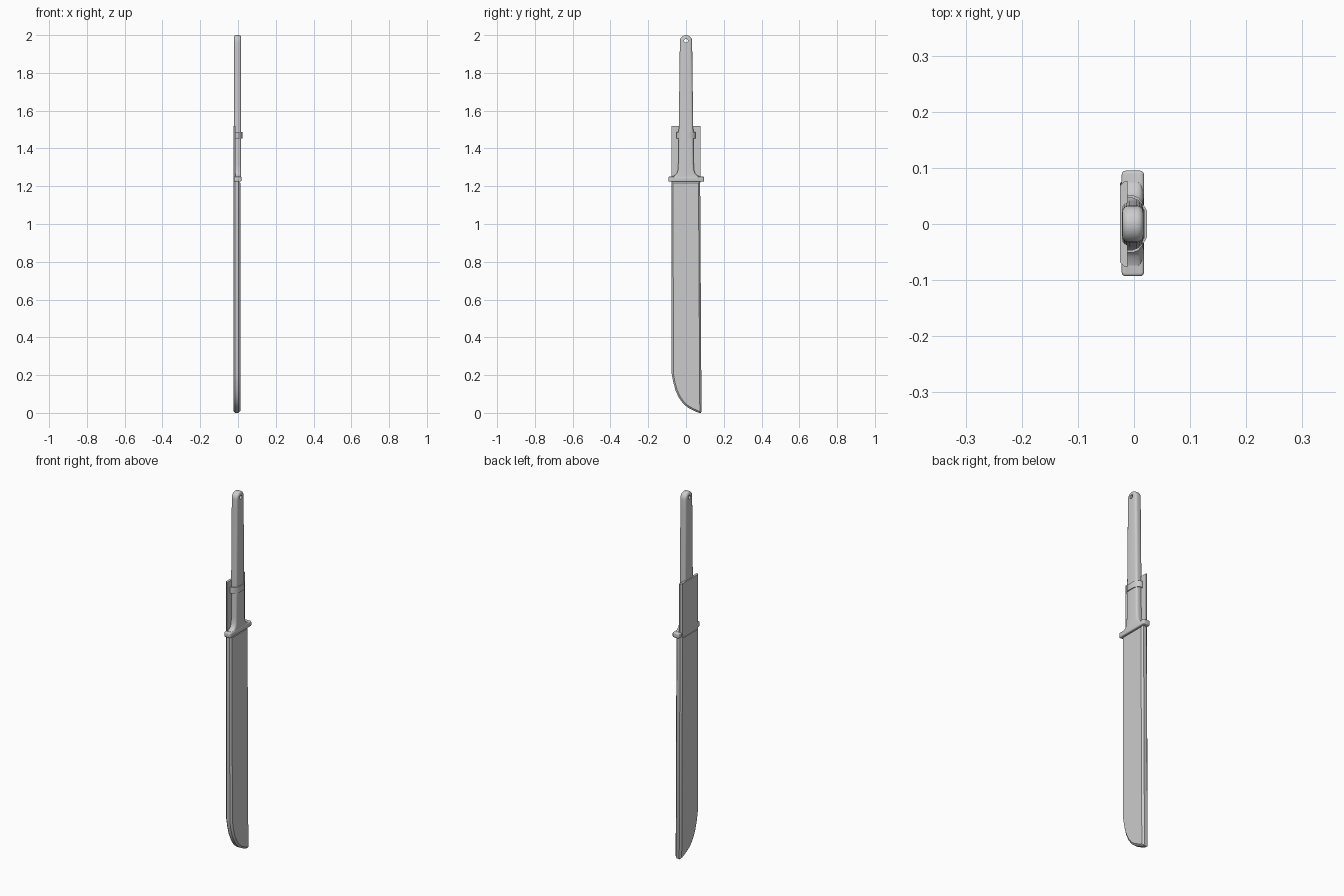
import bpy, bmesh, math

if "Cube" in bpy.data.objects:
    bpy.data.objects.remove(bpy.data.objects["Cube"])


def prism(name, outline, axis, lo, hi, bevel=0.0, segments=1, smooth=35):
    """Extrude a closed outline along 'x' (points are y,z) or 'z' (points are x,y);
    the rims of both end faces are bevelled."""
    bm = bmesh.new()
    place = (lambda p, h: (h, p[0], p[1])) if axis == 'x' else (lambda p, h: (p[0], p[1], h))
    a = [bm.verts.new(place(p, lo)) for p in outline]
    b = [bm.verts.new(place(p, hi)) for p in outline]
    n = len(outline)
    caps = [bm.faces.new(a), bm.faces.new(b)]
    for i in range(n):
        j = (i + 1) % n
        bm.faces.new((a[i], a[j], b[j], b[i]))
    bmesh.ops.recalc_face_normals(bm, faces=bm.faces[:])
    if bevel:
        rims = [e for f in caps for e in f.edges]
        bmesh.ops.bevel(bm, geom=rims, offset=bevel, segments=segments,
                        profile=0.5, affect='EDGES', clamp_overlap=False)
    me = bpy.data.meshes.new(name)
    bm.to_mesh(me)
    bm.free()
    ob = bpy.data.objects.new(name, me)
    bpy.context.collection.objects.link(ob)
    shade(ob, smooth)
    return ob


def shade(ob, angle):
    bpy.ops.object.select_all(action='DESELECT')
    ob.select_set(True)
    bpy.context.view_layer.objects.active = ob
    bpy.ops.object.shade_smooth_by_angle(angle=math.radians(angle))


# sheath body with a curved belly towards the tip
sheath = [(0.075, 1.23), (0.082, 0.012), (0.078, 0.004), (0.065, 0.005),
          (0.040, 0.016), (0.010, 0.032), (-0.015, 0.053), (-0.038, 0.085),
          (-0.055, 0.122), (-0.067, 0.165), (-0.076, 0.212), (-0.077, 1.23)]
prism("sheath", [(y, z - 0.004) for y, z in sheath], 'x', -0.025, 0.012, 0.009)

# back plate of the sheath rising behind the handle
plate = [(-0.025, -0.068), (-0.016, -0.077), (-0.012, -0.077),
         (-0.012, 0.077), (-0.016, 0.077), (-0.025, 0.068)]
prism("sheath_back_plate", plate, 'z', 1.22, 1.52)

# handle: half profile mirrored, rounded end, flare at the guard
half = [(0.078, 1.236), (0.074, 1.252), (0.058, 1.258), (0.049, 1.268),
        (0.043, 1.285), (0.041, 1.32), (0.039, 1.46), (0.037, 1.60), (0.033, 1.92)]
half += [(0.033 * math.cos(t), 1.967 + 0.033 * math.sin(t))
         for t in (math.radians(15 * k) for k in range(6))]
outline = half + [(0, 2.0)] + [(-y, z) for y, z in reversed(half)]
handle = prism("handle", outline, 'x', -0.021, 0.017, 0.012, 4, 40)

# lanyard hole
bpy.ops.mesh.primitive_cylinder_add(vertices=24, radius=0.010, depth=0.2,
                                    location=(0, 0, 1.970), rotation=(0, math.pi / 2, 0))
cutter = bpy.context.object
cutter.name = "hole_cutter"
cutter.hide_render = True
mod = handle.modifiers.new("hole", 'BOOLEAN')
mod.object = cutter
mod.operation = 'DIFFERENCE'
mod.solver = 'EXACT'
bpy.ops.object.select_all(action='DESELECT')
handle.select_set(True)
bpy.context.view_layer.objects.active = handle
bpy.ops.object.modifier_apply(modifier=mod.name)
bpy.data.objects.remove(cutter)
shade(handle, 40)

# cross guard with rounded ends
r = 0.007
guard = []
for cx, cy, start in ((0.018 - r, 0.095 - r, 0), (-0.022 + r, 0.095 - r, 90),
                      (-0.022 + r, -0.093 + r, 180), (0.018 - r, -0.093 + r, 270)):
    for k in range(4):
        t = math.radians(start + 30 * k)
        guard.append((cx + r * math.cos(t), cy + r * math.sin(t)))
prism("cross_guard", guard, 'z', 1.224, 1.251, 0.005, 3)

# retaining strap: U-shaped band around the handle, fixed to the back plate


def strap_side(d):
    right = [(-0.015, 0.046 + d), (-0.002, 0.046 + d), (0.008, 0.042 + d),
             (0.015, 0.034 + d * 0.7), (0.018 + d, 0.024)]
    return [(x, -y) for x, y in right] + right[::-1]


prism("handle_strap", strap_side(0.005) + strap_side(0)[::-1], 'z', 1.452, 1.486)
